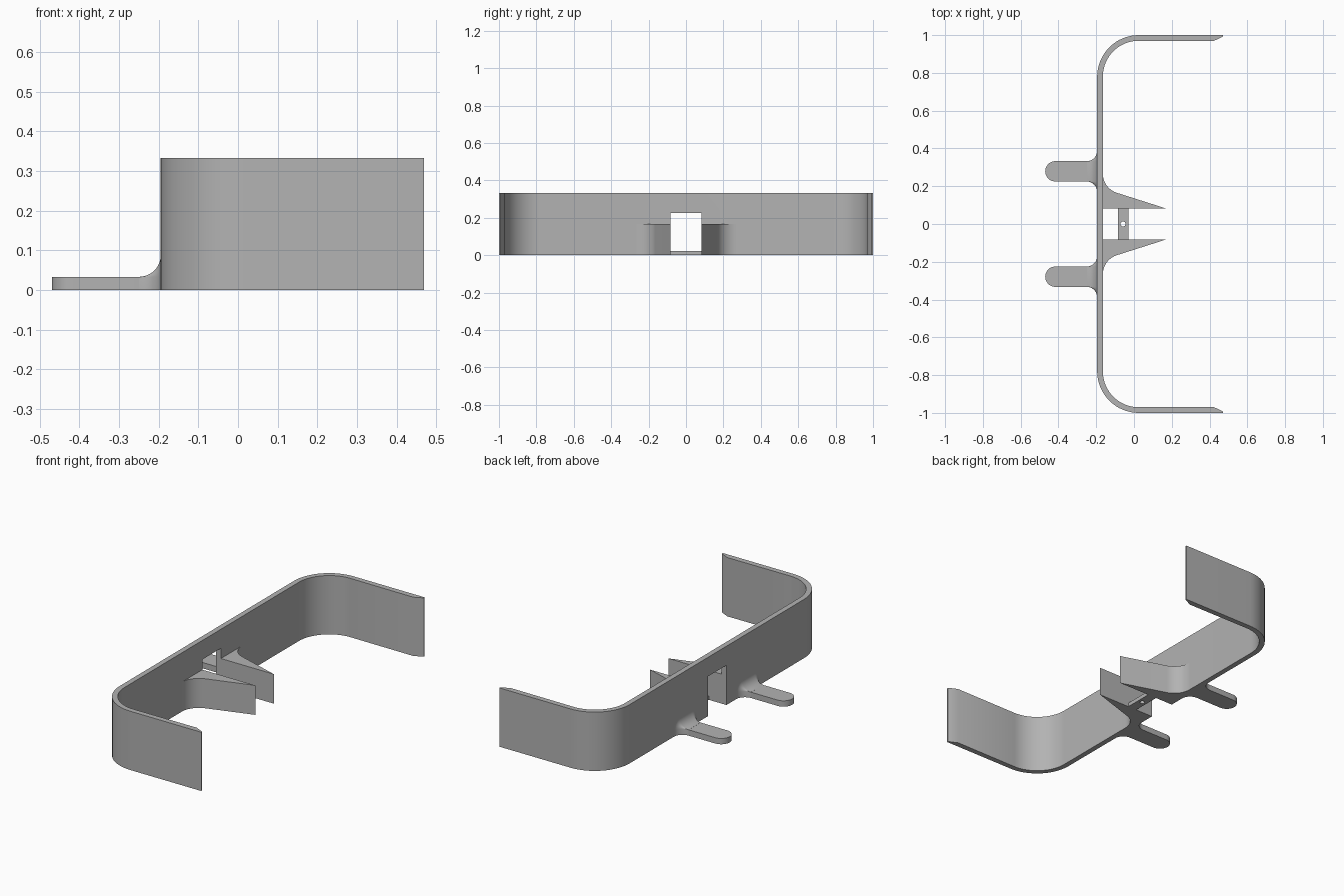
import bpy, bmesh
from math import sin, cos, pi, radians, atan2

scene = bpy.context.scene
if "Cube" in bpy.data.objects:
    bpy.data.objects.remove(bpy.data.objects["Cube"])

grey = bpy.data.materials.new("plain_grey")
grey.use_nodes = True
grey.diffuse_color = (0.45, 0.45, 0.45, 1)
grey.node_tree.nodes["Principled BSDF"].inputs["Base Color"].default_value = grey.diffuse_color

HEIGHT = 0.333           # wall height
BACK, INNER = -0.195, -0.165   # wall faces along x
GAP = 0.083              # half width of the opening


def finish(name, bm):
    bmesh.ops.recalc_face_normals(bm, faces=bm.faces)
    mesh = bpy.data.meshes.new(name)
    bm.to_mesh(mesh)
    bm.free()
    mesh.materials.append(grey)
    obj = bpy.data.objects.new(name, mesh)
    scene.collection.objects.link(obj)
    return obj


def loft(name, sections):
    """Skin matching closed sections and cap both ends."""
    bm = bmesh.new()
    rings = [[bm.verts.new(p) for p in s] for s in sections]
    n = len(rings[0])
    for a, b in zip(rings, rings[1:]):
        for i in range(n):
            j = (i + 1) % n
            bm.faces.new((a[i], a[j], b[j], b[i]))
    bm.faces.new(rings[0])
    bm.faces.new(rings[-1])
    return finish(name, bm)


def extrude(name, outline, z0, z1):
    return loft(name, [[(x, y, z) for x, y in outline] for z in (z0, z1)])


def arc(cx, cy, r, start, end, steps=16):
    angles = [radians(start + (end - start) * i / steps) for i in range(steps + 1)]
    return [(cx + r * cos(a), cy + r * sin(a)) for a in angles]


def rect(x0, x1, y0, y1):
    return [(x0, y0), (x1, y0), (x1, y1), (x0, y1)]


def cut(obj, cutter):
    mod = obj.modifiers.new("cut", 'BOOLEAN')
    mod.operation, mod.solver, mod.object = 'DIFFERENCE', 'EXACT', cutter
    bpy.context.view_layer.objects.active = obj
    bpy.ops.object.modifier_apply(modifier=mod.name)
    bpy.data.objects.remove(cutter)


def flip(points):
    return [(x, -y) for x, y in points]


parts = []

# C-shaped wall with rounded corners and bevelled arm tips
cx, cy, r = 0.025, 0.78, 0.22
outer = [(0.47, 1.0)] + arc(cx, cy, r, 90, 180)
inner = [(0.47, 0.992), (0.42, 0.968)] + arc(cx, cy, r + BACK - INNER, 90, 180)
half = inner[::-1] + outer           # inner side out to the tip, then back
wall = extrude("wall", outer + flip(outer)[::-1] + flip(inner) + inner[::-1], 0, HEIGHT)
cut(wall, extrude("opening_cutter", rect(-0.3, 0, -GAP, GAP), -0.1, 0.225))
parts.append(wall)

# Tapered prongs with a rounded root, on both sides of the opening
tip_x, root_r = 0.167, 0.107
lean = atan2(0.08, 0.255)
root_y = 0.267
root = arc(INNER + root_r, root_y, root_r, 180, 270 - lean * 180 / pi)
prong = [(INNER, GAP)] + root + [(tip_x, GAP)]
for side, outline in (("back", prong), ("front", flip(prong))):
    parts.append(extrude(side + "_prong", outline, 0, 0.167))

# Thin crossbar between the prongs, with a pin hole
bar = extrude("crossbar", rect(-0.085, -0.03, -GAP, GAP), 0, 0.022)
cut(bar, extrude("hole_cutter", arc(-0.058, 0, 0.013, 0, 345, 23), -0.1, 0.1))
parts.append(bar)

# Flat tabs behind the wall, each with a fillet where it joins
tab_w, tab_h, fillet = 0.054, 0.033, 0.055
for side, y in (("back", 0.279), ("front", -0.279)):
    end = arc(-0.47 + tab_w, y, tab_w, 90, 270)
    start = BACK - fillet
    parts.append(extrude(side + "_tab", end + [(start, y - tab_w), (start, y + tab_w)], 0, tab_h))
    sections = []
    for i in range(13):
        a = pi / 2 * i / 12
        x, d = start + fillet * sin(a), fillet * (1 - cos(a)) + 0.0002
        top = arc(y + tab_w, tab_h, d, 0, 90, 6) + arc(y - tab_w, tab_h, d, 90, 180, 6)
        ring = [(y + tab_w + d, 0)] + top + [(y - tab_w - d, 0)]
        sections.append([(x, py, pz) for py, pz in ring])
    parts.append(loft(side + "_tab_fillet", sections))

# Smooth curves, crisp edges
bpy.ops.object.select_all(action='DESELECT')
for obj in parts:
    obj.select_set(True)
bpy.context.view_layer.objects.active = parts[0]
bpy.ops.object.shade_smooth_by_angle(angle=radians(30))
